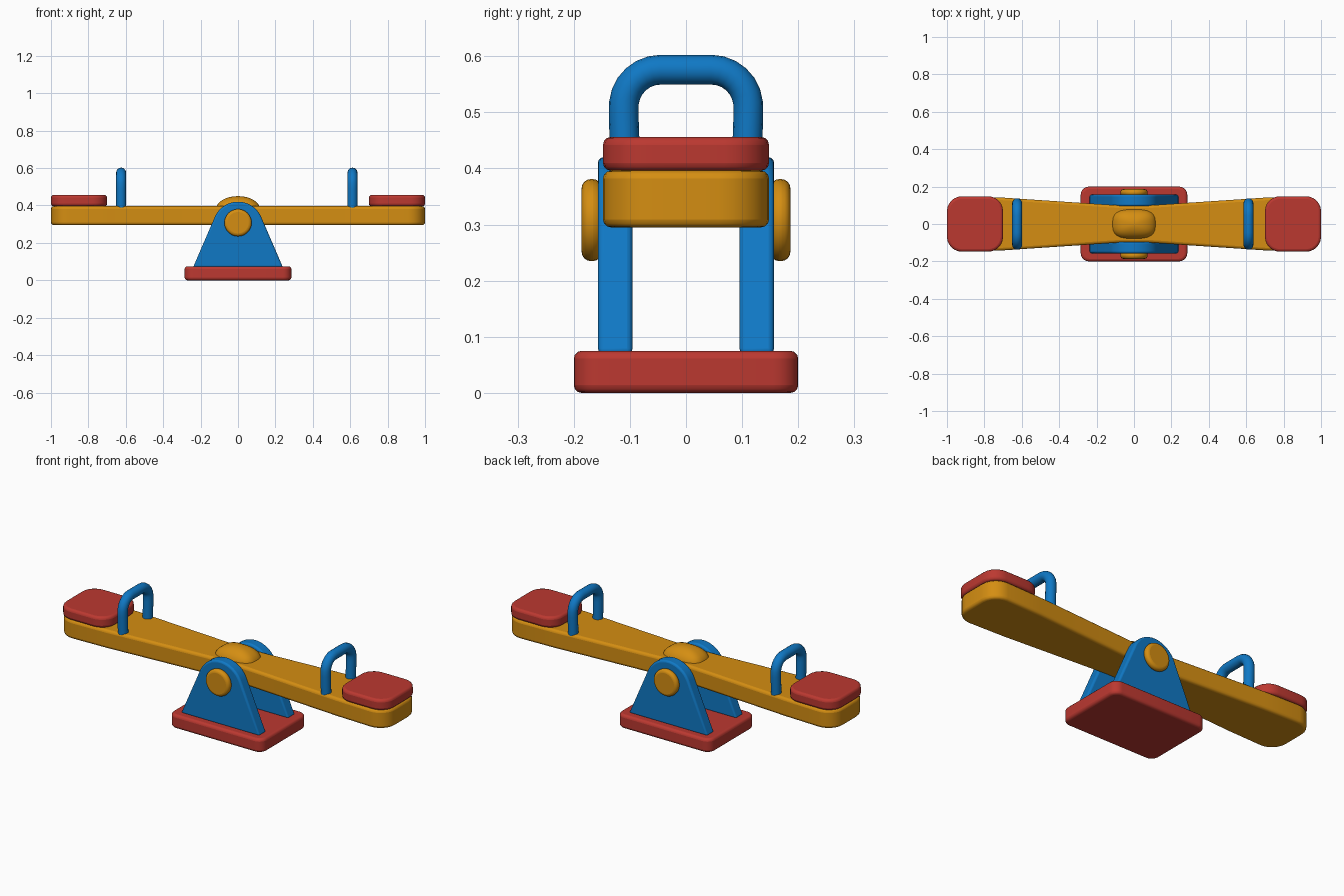
import bpy, bmesh
from math import sin, cos, pi, radians, atan2, acos, hypot
from mathutils import Vector

cube = bpy.data.objects.get("Cube")
if cube:
    bpy.data.objects.remove(cube, do_unlink=True)


def material(name, rgb):
    m = bpy.data.materials.new(name)
    m.use_nodes = True
    m.diffuse_color = (*rgb, 1)
    m.node_tree.nodes["Principled BSDF"].inputs["Base Color"].default_value = (*rgb, 1)
    return m


RED = material("red paint", (0.50, 0.040, 0.030))
BLUE = material("blue paint", (0.005, 0.19, 0.56))
ORANGE = material("orange paint", (0.66, 0.27, 0.006))


def finish(bm, name, mat, bevel=0, segments=3):
    bmesh.ops.recalc_face_normals(bm, faces=bm.faces)
    mesh = bpy.data.meshes.new(name)
    bm.to_mesh(mesh)
    bm.free()
    mesh.materials.append(mat)
    ob = bpy.data.objects.new(name, mesh)
    bpy.context.collection.objects.link(ob)
    if bevel:
        mod = ob.modifiers.new("soft edges", "BEVEL")
        mod.width = bevel
        mod.segments = segments
        mod.limit_method = "ANGLE"
        mod.angle_limit = radians(40)
    bpy.ops.object.select_all(action="DESELECT")
    ob.select_set(True)
    bpy.context.view_layer.objects.active = ob
    bpy.ops.object.shade_smooth_by_angle(angle=radians(40))
    return ob


def prism(name, outline, lo, hi, mat, bevel, upright=False, segments=3):
    """Extrude a 2D outline along z, or along y when upright."""
    bm = bmesh.new()
    place = (lambda u, v: (u, lo, v)) if upright else (lambda u, v: (u, v, lo))
    face = bm.faces.new([bm.verts.new(place(u, v)) for u, v in outline])
    new = bmesh.ops.extrude_face_region(bm, geom=[face])["geom"]
    shift = Vector((0, hi - lo, 0)) if upright else Vector((0, 0, hi - lo))
    bmesh.ops.translate(bm, vec=shift, verts=[g for g in new if isinstance(g, bmesh.types.BMVert)])
    return finish(bm, name, mat, bevel, segments)


def arc(cx, cy, r, start, end, steps):
    return [(cx + r * cos(start + (end - start) * i / steps),
             cy + r * sin(start + (end - start) * i / steps)) for i in range(steps + 1)]


def rounded_rect(cx, cy, hx, hy, r):
    pts = []
    for k, (sx, sy) in enumerate([(1, 1), (-1, 1), (-1, -1), (1, -1)]):
        pts += arc(cx + sx * (hx - r), cy + sy * (hy - r), r, k * pi / 2, (k + 1) * pi / 2, 6)
    return pts


# Base
prism("base", rounded_rect(0, 0, 0.285, 0.2, 0.045), 0, 0.075, RED, 0.014)

# Waisted plank
end_r, half = 0.09, 0.148
quarter = arc(1 - end_r, half - end_r, end_r, 0, pi / 2, 6) + [(0.7, 0.141), (0.09, 0.1)]
upper = quarter + [(-x, y) for x, y in reversed(quarter)]
plank = upper + [(x, -y) for x, y in reversed(upper)]
prism("plank", plank, 0.295, 0.396, ORANGE, 0.014)

# Side supports, with straight sides tangent to a round top
cz, r, foot, floor = 0.285, 0.135, 0.24, 0.07
dx, dz = foot, floor - cz
tangent = atan2(dz, dx) + acos(r / hypot(dx, dz))
profile = [(foot, floor)] + arc(0, cz, r, tangent, pi - tangent, 20) + [(-foot, floor)]
for side, s in (("front", -1), ("back", 1)):
    a, b = sorted((s * 0.095, s * 0.157))
    prism(side + "_support", profile, a, b, BLUE, 0.01, True)
    # Round bolt cap
    a, b = sorted((s * 0.15, s * 0.186))
    prism(side + "_bolt", arc(0, 0.308, 0.073, 0, 2 * pi * 31 / 32, 31), a, b, ORANGE, 0.016, True, 4)

# Rounded-square dome in the middle of the plank
bm = bmesh.new()
bmesh.ops.create_uvsphere(bm, u_segments=32, v_segments=16, radius=1)
for v in bm.verts:
    x, y, z = v.co
    h = hypot(x, y)
    if h > 1e-5:
        c, s = x / h, y / h
        k = (abs(c) ** 3 + abs(s) ** 3) ** (-1 / 3)
        x, y = x * k, y * k
    v.co = (x * 0.118, y * 0.08, 0.38 + z * 0.07)
finish(bm, "centre_dome", ORANGE)


# Handles swept along a rounded arch
def handle(name, x):
    half_path = [(0.107, 0.38), (0.111, 0.49)] + arc(0.045, 0.51, 0.066, 0.1, pi / 2, 6)
    path = [Vector((x, y, z)) for y, z in half_path + [(-y, z) for y, z in reversed(half_path)]]
    bm = bmesh.new()
    rings, n = [], 16
    for i, p in enumerate(path):
        t = (path[min(i + 1, len(path) - 1)] - path[max(i - 1, 0)]).normalized()
        side = Vector((1, 0, 0))
        out = t.cross(side)
        rings.append([bm.verts.new(p + 0.0265 * (side * cos(2 * pi * j / n) + out * sin(2 * pi * j / n)))
                      for j in range(n)])
    for a, b in zip(rings, rings[1:]):
        for j in range(n):
            bm.faces.new((a[j], a[(j + 1) % n], b[(j + 1) % n], b[j]))
    bm.faces.new(rings[0])
    bm.faces.new(rings[-1])
    finish(bm, name, BLUE)


handle("left_handle", 0.612)
handle("right_handle", -0.625)

# Seats
for side, s in (("left", 1), ("right", -1)):
    prism(side + "_seat", rounded_rect(s * 0.85, 0, 0.15, 0.148, 0.08), 0.396, 0.456, RED, 0.014)
